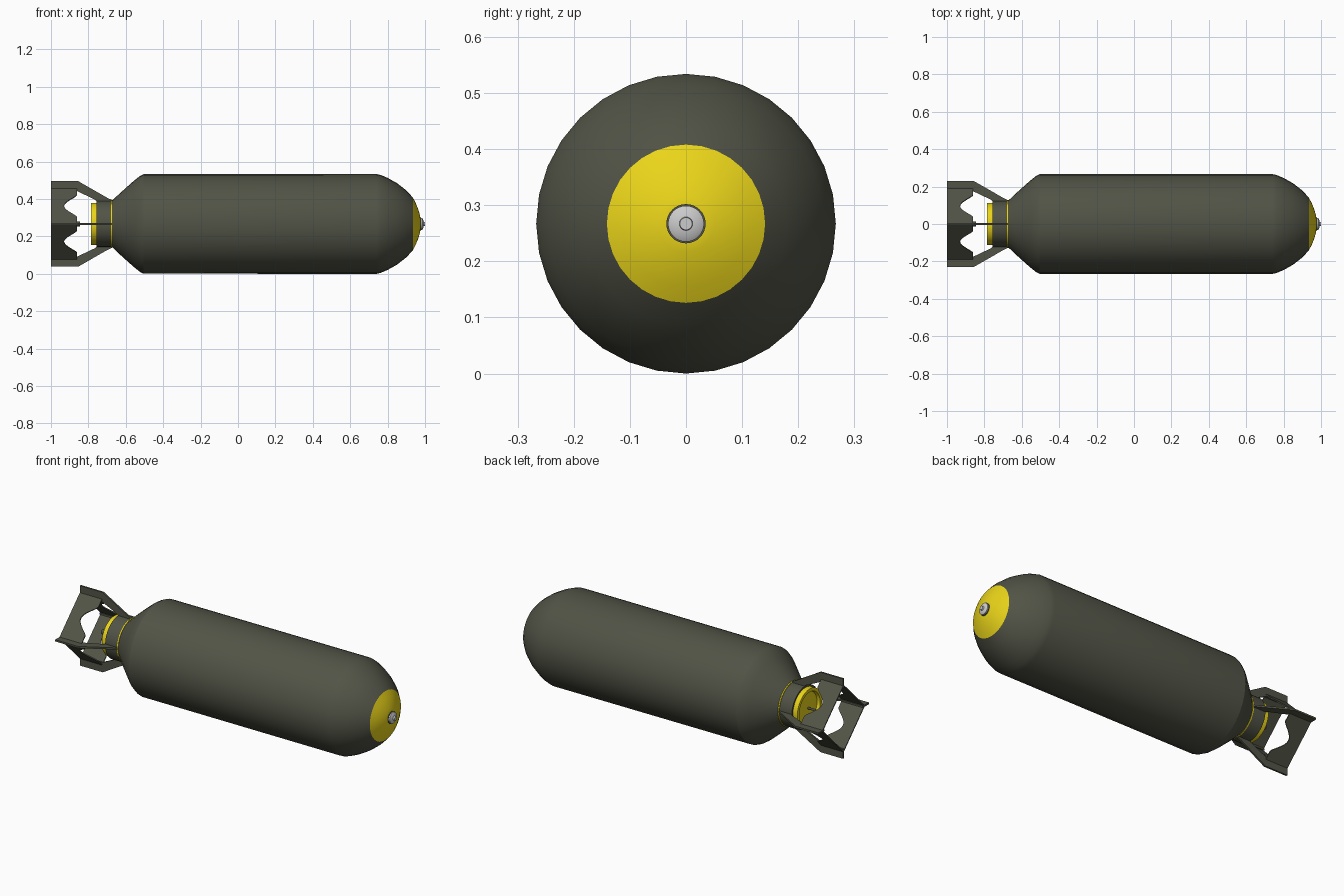
import bpy, bmesh
from math import pi, sin, cos, radians, sqrt
from mathutils import Matrix, Vector

if "Cube" in bpy.data.objects:
    bpy.data.objects.remove(bpy.data.objects["Cube"])

AXIS = 0.267   # height of the long axis


def mat(name, col):
    m = bpy.data.materials.new(name)
    m.diffuse_color = (*col, 1)
    m.use_nodes = True
    m.node_tree.nodes["Principled BSDF"].inputs["Base Color"].default_value = m.diffuse_color
    return m


OLIVE = mat("olive", (0.085, 0.088, 0.062))
YELLOW = mat("yellow", (0.82, 0.66, 0.01))
STEEL = mat("steel", (0.55, 0.55, 0.55))


def finish(name, bm, material, angle=25):
    bmesh.ops.recalc_face_normals(bm, faces=bm.faces)
    me = bpy.data.meshes.new(name)
    bm.to_mesh(me)
    bm.free()
    me.materials.append(material)
    me.shade_smooth()
    me.set_sharp_from_angle(angle=radians(angle))
    ob = bpy.data.objects.new(name, me)
    ob.location.z = AXIS
    bpy.context.collection.objects.link(ob)
    return ob


def lathe(name, profile, material, n=32):
    """Revolve (x, radius) points about the x axis; zero radius closes an end."""
    bm = bmesh.new()
    rings = []
    for x, r in profile:
        if r == 0:
            rings.append([bm.verts.new((x, 0, 0))] * n)
        else:
            rings.append([bm.verts.new((x, r * sin(2 * pi * i / n), r * cos(2 * pi * i / n)))
                          for i in range(n)])
    for a, b in zip(rings, rings[1:]):
        for i in range(n):
            j = (i + 1) % n
            bm.faces.new(list(dict.fromkeys((a[i], a[j], b[j], b[i]))))
    return finish(name, bm, material)


def sheet(name, pts, origin, u, normal, thick, turn):
    """Flat plate from (x, u) outline, centred on its plane, turned about x."""
    u, normal, origin = Vector(u), Vector(normal), Vector(origin)
    bm = bmesh.new()
    base = [bm.verts.new(Vector((x, 0, 0)) + origin + u * s - normal * thick / 2) for x, s in pts]
    f = bm.faces.new(base)
    ext = bmesh.ops.extrude_face_region(bm, geom=[f])["geom"]
    bmesh.ops.translate(bm, vec=normal * thick,
                        verts=[v for v in ext if isinstance(v, bmesh.types.BMVert)])
    bmesh.ops.transform(bm, matrix=Matrix.Rotation(turn, 4, 'X'), verts=bm.verts)
    return finish(name, bm, OLIVE)


# Main casing and painted nose
lathe("body", [(-0.675, 0), (-0.675, 0.122), (-0.64, 0.156), (-0.60, 0.192), (-0.555, 0.232),
               (-0.525, 0.256), (-0.505, 0.266), (0.74, 0.267), (0.765, 0.261), (0.80, 0.246),
               (0.85, 0.218), (0.90, 0.179), (0.935, 0.141), (0.935, 0)], OLIVE)
lathe("nose_band", [(0.935, 0.141), (0.95, 0.112), (0.963, 0.08), (0.972, 0.05),
                    (0.975, 0.034), (0.975, 0)], YELLOW)

# Nose fuze
lathe("nose_fuze_base", [(0.965, 0), (0.965, 0.035), (0.978, 0.035), (0.978, 0)], OLIVE)
lathe("nose_fuze", [(0.97, 0), (0.97, 0.032), (0.985, 0.032), (0.99, 0.024),
                    (0.992, 0.012), (1.0, 0.011), (1.0, 0)], STEEL)

# Tail collar, thin painted joint and recessed yellow plug
lathe("tail_joint_ring", [(-0.679, 0.11), (-0.679, 0.127), (-0.672, 0.127), (-0.672, 0.11)], YELLOW)
lathe("tail_collar", [(-0.755, 0), (-0.757, 0.123), (-0.677, 0.123), (-0.677, 0)], OLIVE)
lathe("tail_plug", [(-0.75, 0), (-0.75, 0.113), (-0.785, 0.113), (-0.785, 0.095),
                    (-0.768, 0.09), (-0.775, 0.02), (-0.775, 0)], YELLOW)

# Tail fuze rod with knob
lathe("tail_fuze_rod", [(-0.77, 0), (-0.77, 0.006), (-0.845, 0.006), (-0.845, 0.013),
                        (-0.86, 0.013), (-0.86, 0)], OLIVE, 12)

# Box tail: four fins in a cross, joined by four notched plates
R = 0.19
L = R * sqrt(2)
FIN = [(-1.0, R - 0.015), (-1.0, 0.229), (-0.855, 0.229), (-0.70, 0.14), (-0.675, 0.128),
       (-0.675, 0.115), (-0.75, 0.115), (-0.765, 0.13), (-0.86, R - 0.015)]
N = 16
notch = [(-0.86 - 0.07 * sin(pi * i / N) ** 1.3, 0.05 + (L - 0.10) * i / N) for i in range(N + 1)]
PLATE = [(-1.0, 0), (-0.86, 0)] + notch + [(-0.86, L), (-1.0, L)]
d = 1 / sqrt(2)
for k in range(4):
    a = k * pi / 2
    sheet(f"tail_fin_{k + 1}", FIN, (0, 0, 0), (0, 0, 1), (0, 1, 0), 0.010, a)
    sheet(f"tail_plate_{k + 1}", PLATE, (0, 0, R), (0, d, -d), (0, d, d), 0.006, a)
